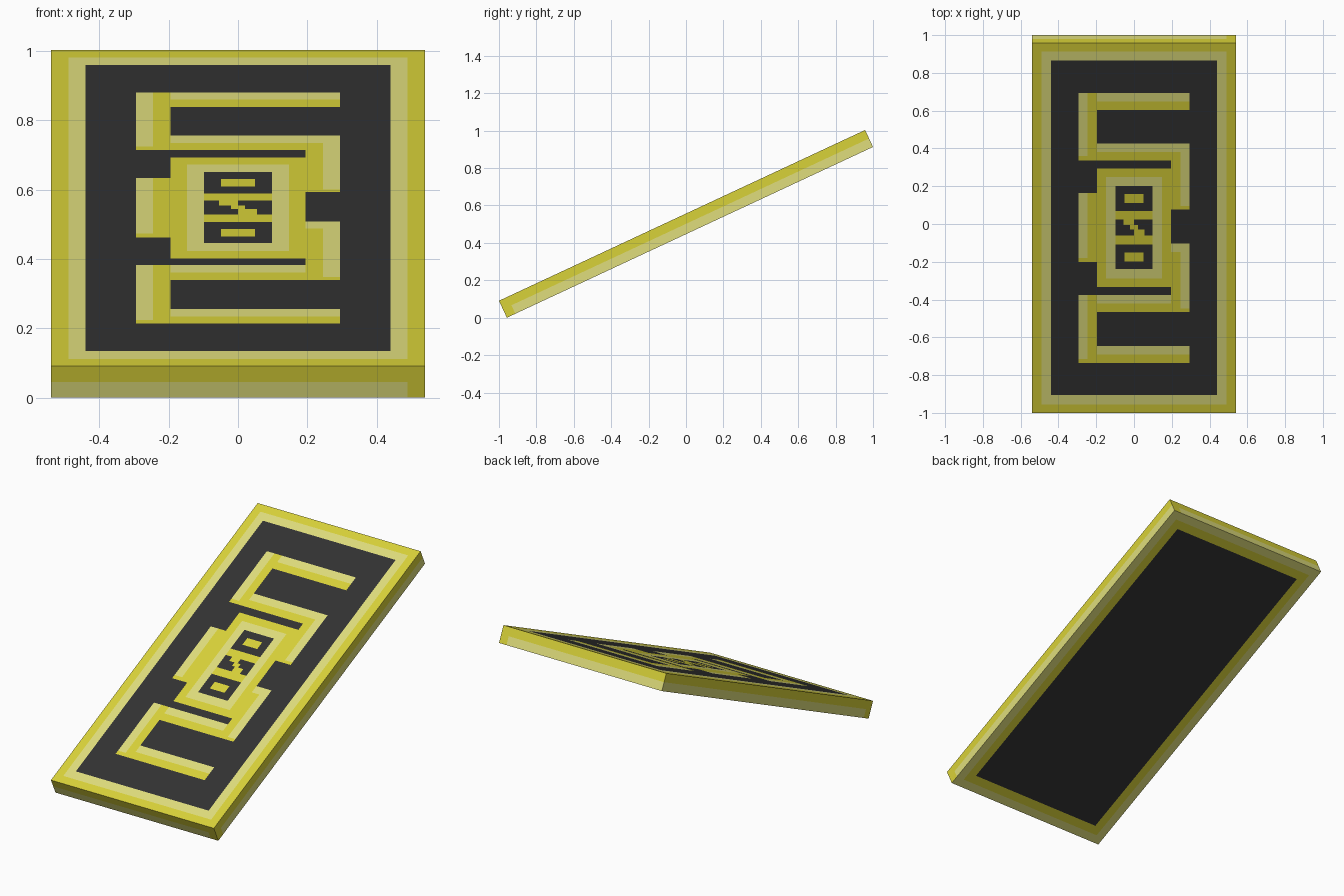
import bpy, bmesh, math

cube = bpy.data.objects.get("Cube")
if cube:
    bpy.data.objects.remove(cube, do_unlink=True)

# Slab dimensions and lean
W, L, T = 1.08, 2.16, 0.10
TILT = math.radians(25)
YELLOW, PALE, DARK = 0, 1, 2


def material(name, rgb):
    m = bpy.data.materials.new(name)
    m.diffuse_color = (*rgb, 1)
    m.use_nodes = True
    b = m.node_tree.nodes["Principled BSDF"]
    b.inputs["Base Color"].default_value = (*rgb, 1)
    b.inputs["Roughness"].default_value = 0.8
    return m


mats = [material("yellow", (0.694, 0.645, 0.040)),
        material("pale_yellow", (0.745, 0.730, 0.202)),
        material("charcoal", (0.032, 0.032, 0.032))]


def two_tone_bar(x0, x1, top):
    """Horizontal bar: pale upper half, yellow lower half."""
    return [(x0, x1, top - 0.10, top, YELLOW), (x0, x1, top - 0.05, top, PALE)]


def left_post(y0, y1):
    """Vertical post: pale outer half, yellow inner half."""
    return [(-0.295, -0.195, y0, y1, YELLOW), (-0.295, -0.245, y0 + 0.025, y1, PALE)]


def right_post(y0, y1):
    return [(0.195, 0.295, y0, y1, YELLOW), (0.245, 0.295, y0 + 0.02, y1, PALE)]


# Painted rectangles (x0, x1, y0, y1, colour), later ones on top
# Frame
front = [(-0.49, 0.49, -1.03, 1.03, PALE), (-0.44, 0.44, -0.977, 0.977, DARK)]

# Winding ribbon above and below the middle
front += two_tone_bar(-0.295, 0.295, 0.79)
front += two_tone_bar(-0.195, 0.295, 0.495)
front += left_post(0.395, 0.79)
front += [(-0.245, -0.195, 0.495, 0.74, YELLOW)]
front += right_post(0.108, 0.445)
front += two_tone_bar(-0.295, 0.295, -0.69)
front += two_tone_bar(-0.295, 0.295, -0.39)
front += left_post(-0.79, -0.39)
front += right_post(-0.49, -0.091)
front += [(0.195, 0.295, -0.14, -0.091, PALE)]
front += left_post(-0.20, 0.204)

# Central block and its pale band
front += [(-0.195, 0.195, -0.344, 0.347, YELLOW),
          (-0.147, 0.147, -0.295, 0.298, PALE),
          (-0.098, 0.098, -0.24, 0.245, YELLOW)]

# Three dark marks: two rings and a stepped one
for y0, y1 in ((0.10, 0.245), (-0.24, -0.097)):
    mid = (y0 + y1) / 2
    front += [(-0.098, 0.098, y0, y1, DARK),
              (-0.049, 0.049, mid - 0.026, mid + 0.026, YELLOW)]
front += [(-0.098, 0.098, -0.045, 0.05, DARK),
          (-0.055, 0.0, 0.018, 0.05, YELLOW),
          (-0.02, 0.02, -0.008, 0.018, YELLOW),
          (0.0, 0.055, -0.045, -0.008, YELLOW)]

# Underside: pale rim, yellow band, dark field
back = [(-0.54, 0.54, -1.08, 1.08, PALE),
        (-0.49, 0.49, -1.03, 1.03, YELLOW),
        (-0.44, 0.44, -0.977, 0.977, DARK)]


def paint(rects, x, y):
    colour = YELLOW
    for x0, x1, y0, y1, c in rects:
        if x0 < x < x1 and y0 < y < y1:
            colour = c
    return colour


# Slab, sliced along every colour boundary
bm = bmesh.new()
bmesh.ops.create_cube(bm, size=1)
bmesh.ops.scale(bm, vec=(W, L, T), verts=bm.verts)
cuts = [set(), set(), {0.0}]
for r in front + back:
    cuts[0].update(round(v, 4) for v in r[0:2])
    cuts[1].update(round(v, 4) for v in r[2:4])
for axis, size in enumerate((W, L, T)):
    normal = [0, 0, 0]
    normal[axis] = 1
    for v in sorted(cuts[axis]):
        if abs(v) < size / 2 - 0.001:
            co = [n * v for n in normal]
            bmesh.ops.bisect_plane(bm, geom=bm.verts[:] + bm.edges[:] + bm.faces[:],
                                   dist=1e-5, plane_co=co, plane_no=normal)

# Colour the faces by the side they lie on
bm.normal_update()
for f in bm.faces:
    c, n = f.calc_center_median(), f.normal
    if n.z > 0.5:
        f.material_index = paint(front, c.x, c.y)
    elif n.z < -0.5:
        f.material_index = paint(back, c.x, c.y)
    else:
        # Edges: yellow upper half, pale lower half stopping short of one end
        at_end = c.x > 0.49 if abs(n.y) > 0.5 else c.y < -1.03
        f.material_index = PALE if c.z < 0 and not at_end else YELLOW

me = bpy.data.meshes.new("leaning_slab")
bm.to_mesh(me)
bm.free()
for m in mats:
    me.materials.append(m)
slab = bpy.data.objects.new("leaning_slab", me)
bpy.context.collection.objects.link(slab)
slab.rotation_euler.x = TILT
slab.location.z = (L * math.sin(TILT) + T * math.cos(TILT)) / 2
